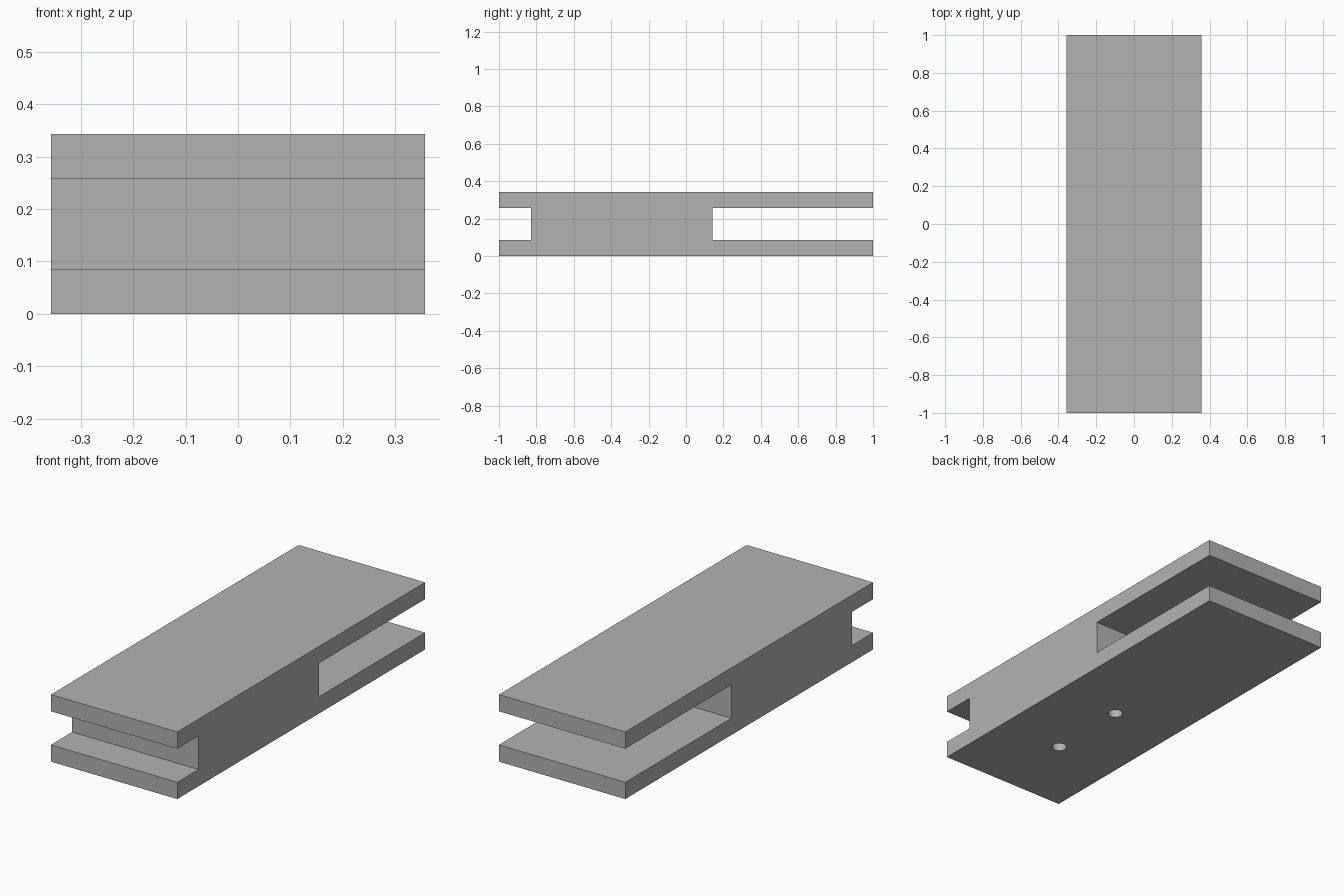
import bpy
import bmesh
from math import pi

cube = bpy.data.objects.get("Cube")
if cube:
    bpy.data.objects.remove(cube, do_unlink=True)

UNIT = 2 / 70                      # the block is 70 x 25 x 12 units
LENGTH, WIDTH, HEIGHT = 70 * UNIT, 25 * UNIT, 12 * UNIT
PLATE = 3 * UNIT                   # thickness of upper and lower plates
FRONT_SLOT, BACK_SLOT = 6 * UNIT, 30 * UNIT

grey = bpy.data.materials.new("plain grey")
grey.use_nodes = True
colour = (0.45, 0.45, 0.45, 1)
grey.diffuse_color = colour
grey.node_tree.nodes["Principled BSDF"].inputs["Base Color"].default_value = colour


def extrude_profile(name, points, width):
    """Sweep a (y, z) outline across x, centred."""
    bm = bmesh.new()
    face = bm.faces.new([bm.verts.new((-width / 2, y, z)) for y, z in points])
    swept = bmesh.ops.extrude_face_region(bm, geom=[face])["geom"]
    verts = [v for v in swept if isinstance(v, bmesh.types.BMVert)]
    bmesh.ops.translate(bm, verts=verts, vec=(width, 0, 0))
    bmesh.ops.recalc_face_normals(bm, faces=bm.faces[:])
    mesh = bpy.data.meshes.new(name)
    bm.to_mesh(mesh)
    bm.free()
    mesh.materials.append(grey)
    obj = bpy.data.objects.new(name, mesh)
    bpy.context.collection.objects.link(obj)
    return obj


# Body: one H-shaped side outline with a short front slot and a long back slot
front, back = -LENGTH / 2, LENGTH / 2
low, high = PLATE, HEIGHT - PLATE
web_front, web_back = front + FRONT_SLOT, back - BACK_SLOT
body = extrude_profile("slotted_block", [
    (front, 0), (back, 0), (back, low), (web_back, low), (web_back, high),
    (back, high), (back, HEIGHT), (front, HEIGHT), (front, high),
    (web_front, high), (web_front, low), (front, low)], WIDTH)

# Two blind screw holes in the underside
depth = 6 * UNIT
for i, y in enumerate((-20 * UNIT, -5 * UNIT)):
    bpy.ops.mesh.primitive_cylinder_add(vertices=32, radius=1.25 * UNIT,
                                        depth=depth * 2, location=(0, y, 0))
    cutter = bpy.context.object
    cutter.name = f"screw_hole_cutter_{i + 1}"
    cutter.data.materials.append(grey)
    cutter.hide_render = True
    cutter.hide_set(True)
    cut = body.modifiers.new(f"screw_hole_{i + 1}", "BOOLEAN")
    cut.operation = "DIFFERENCE"
    cut.solver = "EXACT"
    cut.object = cutter

# Smooth hole walls, sharp block edges
bpy.ops.object.select_all(action="DESELECT")
body.select_set(True)
bpy.context.view_layer.objects.active = body
for modifier in list(body.modifiers):
    bpy.ops.object.modifier_apply(modifier=modifier.name)
for obj in [o for o in bpy.data.objects if o.name.startswith("screw_hole_cutter")]:
    bpy.data.objects.remove(obj, do_unlink=True)
bpy.ops.object.shade_smooth_by_angle(angle=pi / 6)
